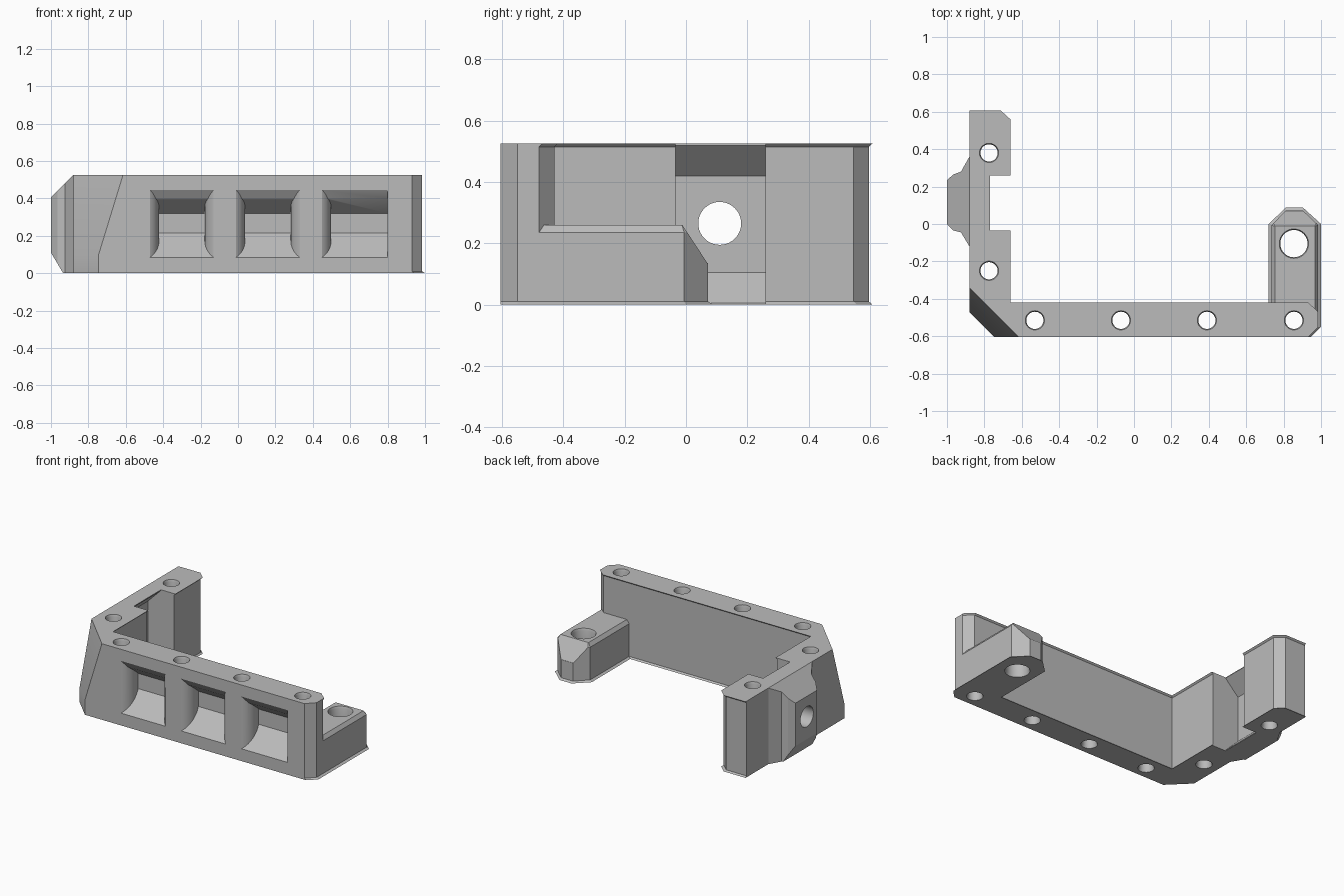
import bpy, bmesh, math

cube = bpy.data.objects.get("Cube")
if cube:
    bpy.data.objects.remove(cube, do_unlink=True)

grey = bpy.data.materials.new("plain_grey")
grey.use_nodes = True
grey.diffuse_color = (0.5, 0.5, 0.5, 1)
grey.node_tree.nodes["Principled BSDF"].inputs["Base Color"].default_value = (0.5, 0.5, 0.5, 1)

AXES = {"x": lambda a, b, h: (h, a, b),
        "y": lambda a, b, h: (a, h, b),
        "z": lambda a, b, h: (a, b, h)}


def loft(name, sections, axis="z"):
    """Closed solid through (height, outline) sections along an axis."""
    bm = bmesh.new()
    rings = [[bm.verts.new(AXES[axis](a, b, h)) for a, b in pts] for h, pts in sections]
    n = len(rings[0])
    for low, high in zip(rings, rings[1:]):
        for i in range(n):
            j = (i + 1) % n
            bm.faces.new((low[i], low[j], high[j], high[i]))
    bm.faces.new(rings[0][::-1])
    bm.faces.new(rings[-1])
    bmesh.ops.recalc_face_normals(bm, faces=bm.faces)
    mesh = bpy.data.meshes.new(name)
    bm.to_mesh(mesh)
    bm.free()
    mesh.materials.append(grey)
    obj = bpy.data.objects.new(name, mesh)
    bpy.context.collection.objects.link(obj)
    return obj


def prism(name, pts, low, high, axis="z"):
    return loft(name, [(low, pts), (high, pts)], axis)


def circle(a, b, r, n=40):
    return [(a + r * math.cos(2 * math.pi * i / n), b + r * math.sin(2 * math.pi * i / n))
            for i in range(n)]


def combine(obj, tool, operation):
    mod = obj.modifiers.new("combine", "BOOLEAN")
    mod.operation, mod.object, mod.solver = operation, tool, "EXACT"
    bpy.context.view_layer.update()
    graph = bpy.context.evaluated_depsgraph_get()
    mesh = bpy.data.meshes.new_from_object(obj.evaluated_get(graph))
    obj.modifiers.clear()
    obj.data = mesh
    bpy.data.objects.remove(tool, do_unlink=True)


def drill(obj, x, y, r, top):
    rim = r + 0.009
    combine(obj, loft("drill", [(-0.01, circle(x, y, rim)), (0.015, circle(x, y, r)),
                                (top - 0.015, circle(x, y, r)),
                                (top + 0.01, circle(x, y, rim))]), "DIFFERENCE")


# Main wall and side arm, with thin flared lips at top and bottom
def frame_outline(lip, end_x):
    inner, back = -0.67 + lip, 0.597 + lip
    wall = -0.43 + lip
    return [(-0.88, -0.605), (end_x - 0.055, -0.605), (end_x, -0.55), (end_x, wall - 0.05),
            (end_x - 0.055, wall), (inner, wall), (inner, back - 0.05),
            (inner - 0.055, back), (-0.88, back)]


slim, flared = frame_outline(0, 0.985), frame_outline(0.011, 0.985)
bracket = loft("bracket", [(0, frame_outline(0.011, 1.0)), (0.01, slim), (0.515, slim),
                           (0.525, flared)])

# Outer corner chamfer: upright low down, leaning inward above
def corner(total):
    return [(-0.89, total + 0.89), (-1.2, total + 0.89), (-1.2, -0.9),
            (total + 0.63, -0.9), (total + 0.63, -0.63)]


combine(bracket, loft("corner_cut", [(-0.1, corner(-1.35)), (0.1, corner(-1.35)),
                                     (0.525, corner(-1.22)), (0.6, corner(-1.197))]), "DIFFERENCE")

# Low lug with bevelled top and sloping end
def lug_outline(inset, tip):
    l, r, s = 0.72 + inset, 1.0 - inset, -inset * 0.4
    return [(l, -0.5), (r, -0.5), (r, s), (0.903, tip), (0.812, tip), (l, s)]


lug = loft("lug", [(0, lug_outline(0, 0.088)), (0.01, lug_outline(0.015, 0.072)),
                   (0.235, lug_outline(0.015, 0.072)), (0.26, lug_outline(0.033, 0.055))])
combine(lug, prism("lug_slope", [(-0.025, 0.28), (0.07, 0.135), (0.3, 0.135), (0.3, 0.4),
                                 (-0.025, 0.4)], 0.5, 1.2, "x"), "DIFFERENCE")
combine(bracket, lug, "UNION")

# Faceted boss on the outside of the arm
boss = prism("boss", [(-0.86, -0.12), (-0.88, -0.12), (-0.925, -0.045), (-0.965, -0.035),
                      (-1, 0), (-1, 0.235), (-0.965, 0.265), (-0.925, 0.28),
                      (-0.88, 0.36), (-0.86, 0.36)], -0.1, 0.6)
combine(boss, prism("boss_profile", [(-0.8, 0), (-0.935, 0), (-1.02, 0.144), (-1.02, 0.385),
                                     (-0.88, 0.525), (-0.8, 0.525)], -0.5, 0.5, "y"), "INTERSECT")
combine(bracket, boss, "UNION")

# Notch inside the arm, deeper in the middle, and its cross hole
combine(bracket, prism("notch", [(-0.5, 0.6), (-0.77, 0.6), (-0.77, 0.52), (-0.87, 0.42),
                                 (-0.87, 0.105), (-0.77, 0.005), (-0.77, -0.1), (-0.5, -0.1)],
                       -0.035, 0.26, "y"), "DIFFERENCE")
combine(bracket, prism("cross_hole", circle(0.11, 0.265, 0.07), -1.2, -0.75, "x"), "DIFFERENCE")

# Front pockets, parted by round ribs around the screw holes
screws = [-0.53, -0.07, 0.39, 0.855]
pockets = prism("pockets", [(-0.7, 0.085), (-0.605, 0.085), (-0.475, 0.215), (-0.475, 0.32),
                            (-0.575, 0.4), (-0.605, 0.445), (-0.7, 0.445)], -0.53, 0.8, "x")
for x in screws[:3]:
    combine(pockets, prism("rib", circle(x, -0.515, 0.108, 64), -0.2, 0.8), "DIFFERENCE")
combine(bracket, pockets, "DIFFERENCE")

# Vertical screw holes and the lug hole
for x in screws:
    drill(bracket, x, -0.515, 0.046, 0.525)
for y in (-0.25, 0.38):
    drill(bracket, -0.775, y, 0.046, 0.525)
drill(bracket, 0.855, -0.105, 0.073, 0.26)

bpy.ops.object.select_all(action="DESELECT")
bracket.select_set(True)
bpy.context.view_layer.objects.active = bracket
bpy.ops.object.shade_smooth_by_angle(angle=math.radians(20))
